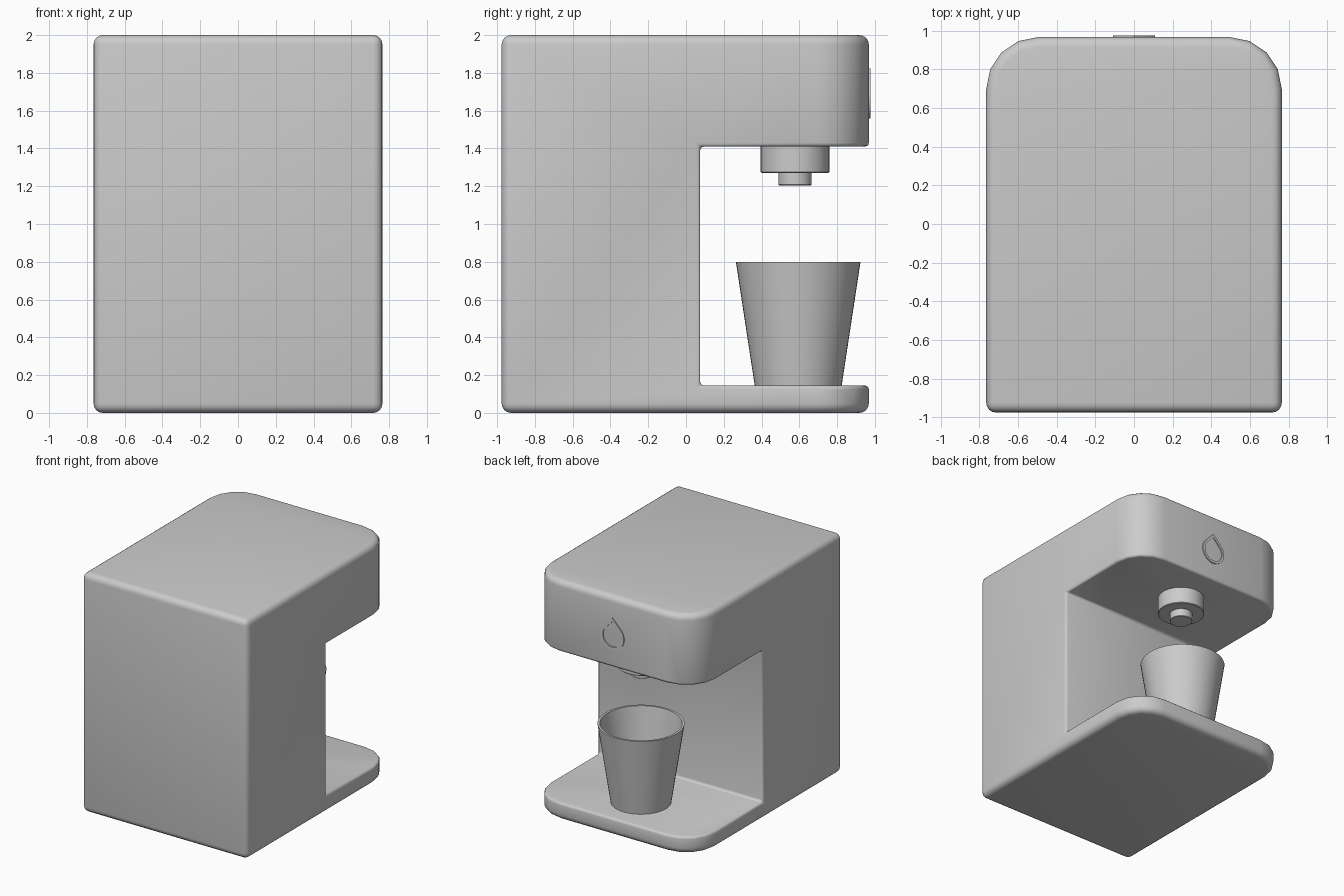
import bpy, bmesh, math

if "Cube" in bpy.data.objects:
    bpy.data.objects.remove(bpy.data.objects["Cube"])


def make_object(name, bm, angle=40):
    bmesh.ops.recalc_face_normals(bm, faces=bm.faces)
    mesh = bpy.data.meshes.new(name)
    bm.to_mesh(mesh)
    bm.free()
    obj = bpy.data.objects.new(name, mesh)
    bpy.context.collection.objects.link(obj)
    bpy.ops.object.select_all(action='DESELECT')
    obj.select_set(True)
    bpy.context.view_layer.objects.active = obj
    bpy.ops.object.shade_smooth_by_angle(angle=math.radians(angle))
    return obj


def lathe(name, profile, y, steps=48):
    # Spin an (r, z) profile around a vertical axis at (0, y)
    bm = bmesh.new()
    verts = [bm.verts.new((r, y, z)) for r, z in profile]
    edges = [bm.edges.new(p) for p in zip(verts, verts[1:])]
    bmesh.ops.spin(bm, geom=verts + edges, cent=(0, y, 0), axis=(0, 0, 1),
                   angle=2 * math.pi, steps=steps)
    bmesh.ops.remove_doubles(bm, verts=bm.verts, dist=1e-4)
    return make_object(name, bm)


# Housing: plan outline with rounded front corners, extruded and bevelled
W, BACK, FRONT, R = 0.765, -0.976, 0.968, 0.27
right = [(W, BACK)]
for i in range(5):
    a = i * math.pi / 8
    right.append((W - R + R * math.cos(a), FRONT - R + R * math.sin(a)))
outline = right + [(-x, y) for x, y in reversed(right)]
bm = bmesh.new()
base = bm.faces.new([bm.verts.new((x, y, 0)) for x, y in outline])
top = bmesh.ops.extrude_face_region(bm, geom=[base], use_keep_orig=True)
bmesh.ops.translate(bm, vec=(0, 0, 2),
                    verts=[g for g in top['geom'] if isinstance(g, bmesh.types.BMVert)])
bmesh.ops.recalc_face_normals(bm, faces=bm.faces)
sharp = [e for e in bm.edges if e.calc_face_angle(0) > math.radians(45)]
bmesh.ops.bevel(bm, geom=sharp, offset=0.05, segments=4, profile=0.5,
                affect='EDGES', clamp_overlap=True)
body = make_object("machine_body", bm)

# Cup bay cut through the full width
bm = bmesh.new()
bmesh.ops.create_cube(bm, size=1)
for v in bm.verts:
    v.co = (v.co.x * 3, 0.075 if v.co.y < 0 else 1.5, 0.145 if v.co.z < 0 else 1.41)
cutter = make_object("bay_cutter", bm)
cutter.hide_render = True
cutter.hide_set(True)
cut = body.modifiers.new("bay", 'BOOLEAN')
cut.operation, cut.solver, cut.object = 'DIFFERENCE', 'EXACT', cutter
bev = body.modifiers.new("bay_edges", 'BEVEL')
bev.width, bev.segments = 0.02, 3
bev.limit_method, bev.angle_limit = 'ANGLE', math.radians(50)

# Stepped spout under the head
lathe("spout", [(0, 1.42), (0.182, 1.42), (0.182, 1.275), (0.177, 1.27), (0.088, 1.27),
                (0.088, 1.208), (0.085, 1.205), (0, 1.205)], 0.577)

# Thin-walled tapered cup
lathe("cup", [(0, 0.143), (0.23, 0.143), (0.33, 0.80), (0.312, 0.80),
              (0.217, 0.165), (0, 0.165)], 0.594)

# Raised droplet-shaped button rim on the front of the head
drop = []
for i in range(33):
    a = math.radians(-212 + i * 244 / 32)
    drop.append((0.108 * math.cos(a), 0.108 * math.sin(a)))
drop += [(0.045, 0.11), (0, 0.155), (-0.045, 0.11)]
bm = bmesh.new()
loops = [[bm.verts.new((x * s, y, 1.667 + z * s)) for x, z in drop]
         for s, y in ((1, 0.955), (1, 0.976), (0.8, 0.976), (0.8, 0.955))]
n = len(drop)
for k in range(4):
    a, b = loops[k], loops[(k + 1) % 4]
    for i in range(n):
        j = (i + 1) % n
        bm.faces.new((a[i], a[j], b[j], b[i]))
make_object("droplet_button_rim", bm)
